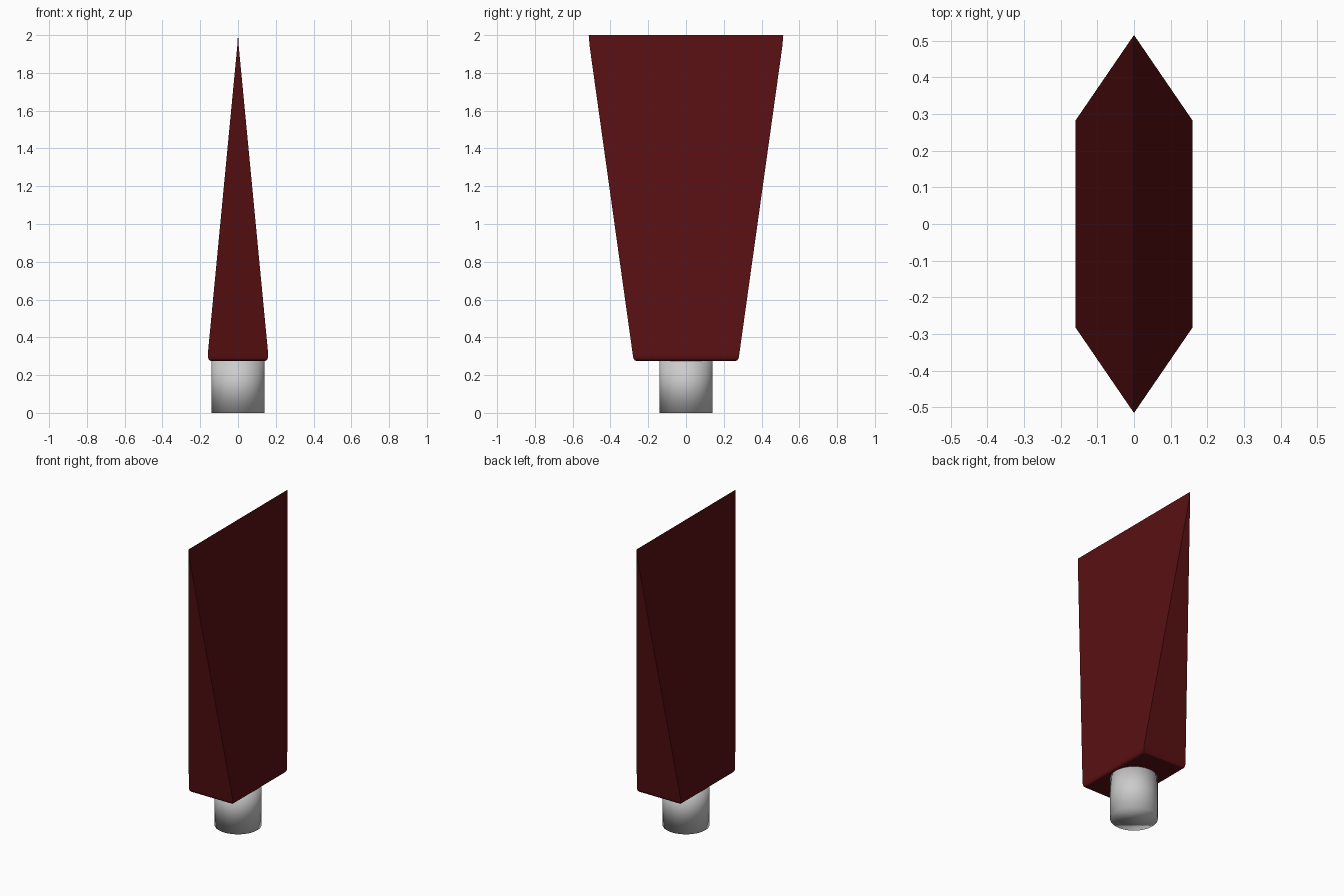
import bpy, bmesh, math

if "Cube" in bpy.data.objects:
    bpy.data.objects.remove(bpy.data.objects["Cube"])

red = bpy.data.materials.new("dark_red")
red.diffuse_color = (0.1, 0.005, 0.006, 1)
red.use_nodes = True
red.node_tree.nodes["Principled BSDF"].inputs["Base Color"].default_value = red.diffuse_color

# Metal shank, fully smooth shaded
bpy.ops.mesh.primitive_cylinder_add(vertices=48, radius=0.141, depth=0.3, location=(0, 0, 0.15))
shank = bpy.context.object
shank.name = "shank"
bpy.ops.object.shade_smooth()

# Wedge blade: rectangular sections (z, half x, half y), rounded foot to thin top edge
levels = [(0.275, 0.142, 0.262), (0.278, 0.150, 0.271), (0.285, 0.156, 0.277),
          (0.295, 0.159, 0.280), (0.31, 0.160, 0.282), (1.94, 0.004, 0.510), (2.0, 0.0005, 0.515)]
bm = bmesh.new()
rings = [[bm.verts.new((sx * hx, sy * hy, z)) for sx, sy in ((-1, -1), (1, -1), (1, 1), (-1, 1))]
         for z, hx, hy in levels]
for low, high in zip(rings, rings[1:]):
    for i in range(4):
        j = (i + 1) % 4
        bm.faces.new((low[i], low[j], high[j], high[i]))
bm.faces.new(rings[0][::-1])
bm.faces.new(rings[-1])
mesh = bpy.data.meshes.new("blade")
bm.to_mesh(mesh)
bm.free()
mesh.materials.append(red)
blade = bpy.data.objects.new("blade", mesh)
bpy.context.collection.objects.link(blade)
bpy.ops.object.select_all(action="DESELECT")
blade.select_set(True)
bpy.context.view_layer.objects.active = blade
bpy.ops.object.shade_smooth_by_angle(angle=math.radians(35))

# Weighted normals keep the broad faces flat
weighted = blade.modifiers.new("weighted", "WEIGHTED_NORMAL")
weighted.keep_sharp = True
